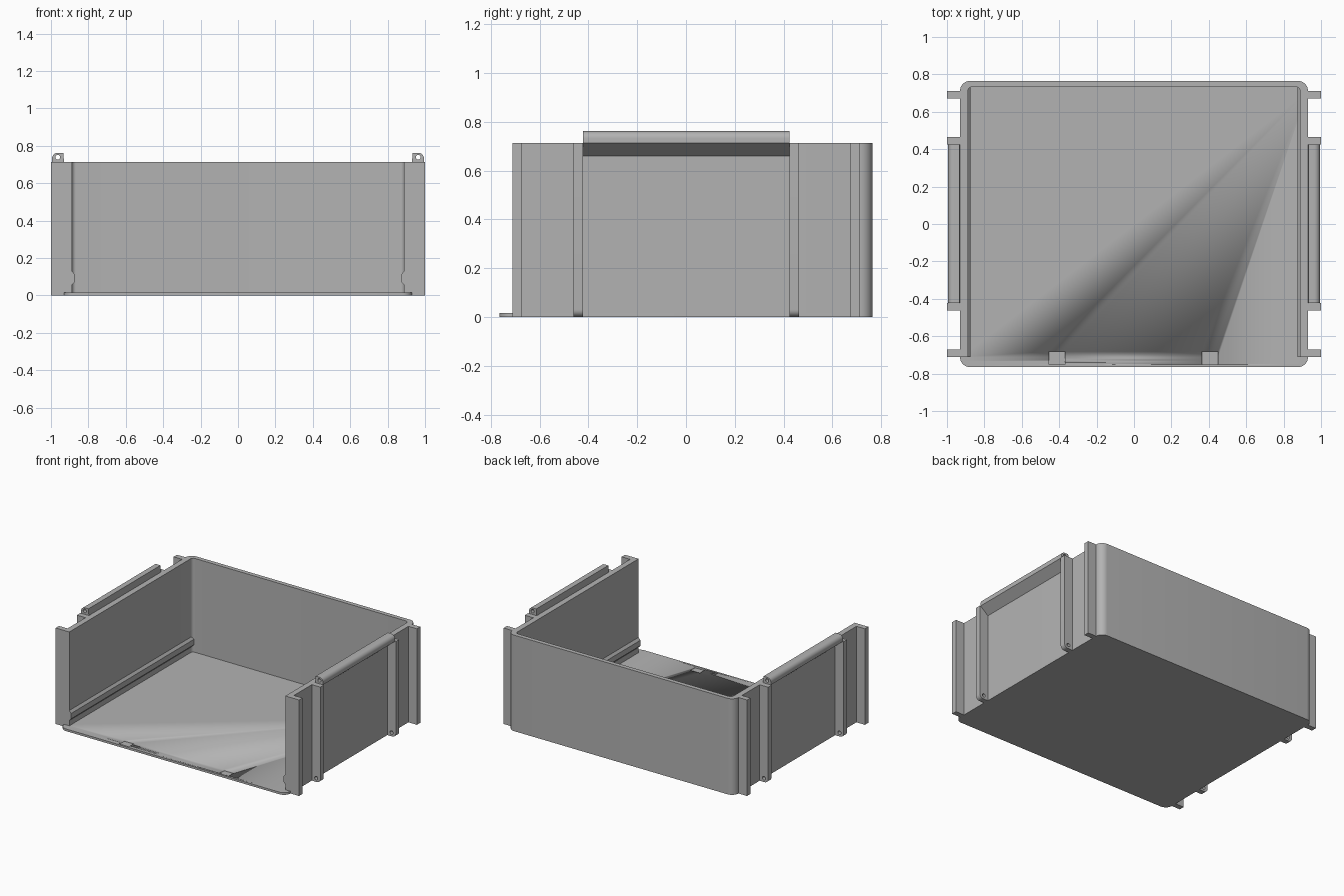
import bpy, bmesh, math

cube = bpy.data.objects.get("Cube")
if cube:
    bpy.data.objects.remove(cube, do_unlink=True)

grey = bpy.data.materials.new("mid grey plastic")
grey.use_nodes = True
grey.diffuse_color = (0.45, 0.45, 0.45, 1)
grey.node_tree.nodes["Principled BSDF"].inputs["Base Color"].default_value = (0.45, 0.45, 0.45, 1)

W, D, H = 0.93, 0.765, 0.713      # outer half width, half depth, wall height
INNER, BACK, FRONT = 0.888, 0.733, -0.712
FLOOR = 0.016


def arc(cx, cy, r, start, end, n=8):
    angles = [math.radians(start + (end - start) * i / n) for i in range(n + 1)]
    return [(cx + r * math.cos(a), cy + r * math.sin(a)) for a in angles]


def rect(x0, x1, y0, y1):
    return [(x0, y0), (x1, y0), (x1, y1), (x0, y1)]


def extrude(name, loops, lo, hi, axis="z"):
    """Extrude an outline, with later loops as holes, along z or y."""
    curve = bpy.data.curves.new(name, "CURVE")
    curve.dimensions, curve.fill_mode = "2D", "BOTH"
    curve.extrude = (hi - lo) / 2
    for loop in loops:
        spline = curve.splines.new("POLY")
        spline.points.add(len(loop) - 1)
        for point, (u, v) in zip(spline.points, loop):
            point.co = (u, v, 0, 1)
        spline.use_cyclic_u = True
    temp = bpy.data.objects.new(name + "_outline", curve)
    mesh = bpy.data.meshes.new_from_object(temp)
    bpy.data.objects.remove(temp)
    bpy.data.curves.remove(curve)
    bm = bmesh.new()
    bm.from_mesh(mesh)
    mid = (lo + hi) / 2
    for v in bm.verts:
        x, y, z = v.co
        v.co = (x, y, z + mid) if axis == "z" else (x, z + mid, y)
    bmesh.ops.remove_doubles(bm, verts=bm.verts, dist=0.0001)
    bmesh.ops.recalc_face_normals(bm, faces=bm.faces)
    bm.to_mesh(mesh)
    bm.free()
    mesh.name = name
    mesh.materials.clear()
    mesh.materials.append(grey)
    obj = bpy.data.objects.new(name, mesh)
    bpy.context.collection.objects.link(obj)
    return obj


# Floor plate with rounded corners
r = 0.053
outline = (arc(W - r, D - r, r, 0, 90) + arc(r - W, D - r, r, 90, 180)
           + arc(r - W, r - D, r, 180, 270) + arc(W - r, r - D, r, 270, 360))
floor = extrude("floor", [outline], 0, FLOOR)

# Two shallow catch recesses at the front of the floor
for i, x in enumerate((-0.412, 0.407)):
    cutter = extrude("recess_cutter_%d" % i, [rect(x - 0.043, x + 0.043, -0.75, -0.682)], 0.006, 0.05)
    cutter.hide_render = True
    cutter.hide_viewport = True
    cut = floor.modifiers.new("recess", "BOOLEAN")
    cut.operation, cut.solver, cut.object = "DIFFERENCE", "EXACT", cutter

# Continuous wall around the back and both sides
ri = 0.022
wall = ([(W, FRONT)] + arc(W - r, D - r, r, 0, 90) + arc(r - W, D - r, r, 90, 180)
        + [(-W, FRONT), (-INNER, FRONT)]
        + arc(ri - INNER, BACK - ri, ri, 180, 90) + arc(INNER - ri, BACK - ri, ri, 90, 0)
        + [(INNER, FRONT)])
walls = extrude("walls", [wall], 0, H)

# Side fittings, repeated on the left and right
for side, s in (("left", 1), ("right", -1)):
    def mirrored(loop):
        return [(s * u, v) for u, v in loop]

    # Inner guide rail
    rail = [(INNER + 0.01, 0.055), (INNER, 0.055), (0.873, 0.072),
            (0.873, 0.112), (INNER, 0.13), (INNER + 0.01, 0.13)]
    extrude(side + "_guide_rail", [mirrored(rail)], FRONT, BACK, "y")

    # Outer flanges at the ends of the wall
    for end, y in (("front", -0.692), ("back", 0.692)):
        extrude(side + "_" + end + "_flange", [mirrored(rect(W - 0.01, 1, 0, H))],
                y - 0.02, y + 0.02, "y")

    # Inner flanges with a pin hole near the foot
    flange = [(W - 0.01, 0)] + arc(0.97, 0.03, 0.03, 270, 360) + [(1, H), (W - 0.01, H)]
    pin_hole = arc(0.965, 0.028, 0.013, 0, 337.5, 15)
    for end, y in (("front", -0.442), ("back", 0.444)):
        extrude(side + "_" + end + "_hinge_flange", [mirrored(flange), mirrored(pin_hole)],
                y - 0.02, y + 0.02, "y")

    # Hinge bar with a sloped underside, bored along its length
    bar = ([(W, 0.66), (0.994, H)] + arc(0.964, 0.732, 0.03, 0, 90) + [(W + 0.004, 0.762), (W, H)])
    bore = arc(0.964, 0.738, 0.013, 0, 337.5, 15)
    extrude(side + "_hinge_bar", [mirrored(bar), mirrored(bore)], -0.422, 0.424, "y")

# Smooth the rounded corners while keeping edges crisp
for obj in bpy.context.scene.objects:
    obj.select_set(obj.type == "MESH" and "cutter" not in obj.name)
bpy.context.view_layer.objects.active = walls
bpy.ops.object.shade_smooth_by_angle(angle=math.radians(30))
